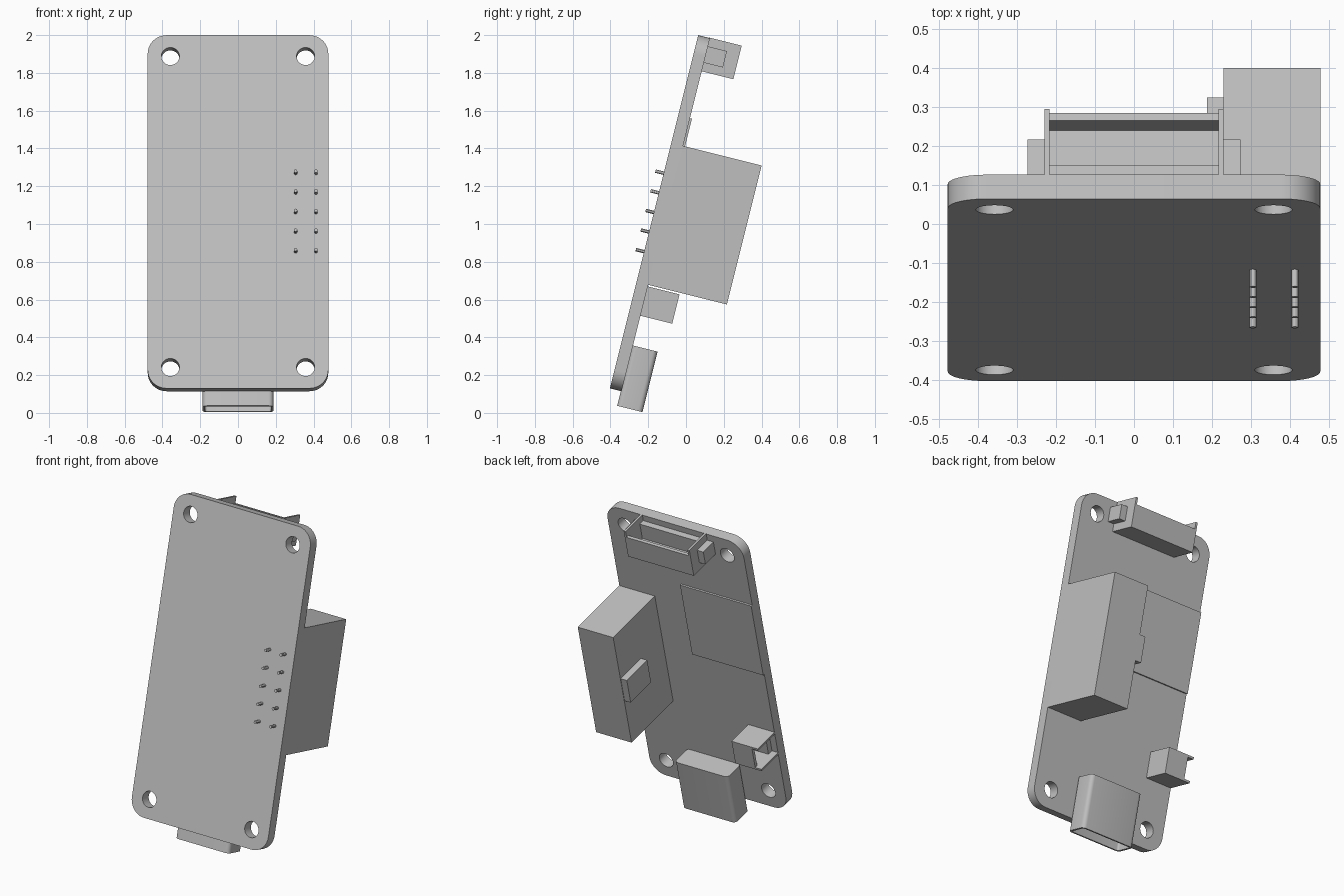
import bpy, bmesh, math
from mathutils import Matrix, Vector

cube = bpy.data.objects.get("Cube")
if cube:
    bpy.data.objects.remove(cube, do_unlink=True)

# Single grey material
grey = bpy.data.materials.new("plain_grey")
grey.use_nodes = True
colour = (0.52, 0.52, 0.52, 1)
grey.diffuse_color = colour
grey.node_tree.nodes["Principled BSDF"].inputs["Base Color"].default_value = colour

# Board frame: x across, v up along the board, w out of its back face
LEAN = Matrix.Translation((0, -0.403, 0.13)) @ Matrix.Rotation(math.radians(75.96), 4, "X")
HALF, LENGTH, THICK = 0.478, 1.927, 0.064


def add_box(bm, x, v, w):
    size = Vector((x[1] - x[0], v[1] - v[0], w[1] - w[0]))
    centre = Vector((sum(x), sum(v), -sum(w))) / 2
    m = Matrix.Translation(centre) @ Matrix.Diagonal((*size, 1))
    return bmesh.ops.create_cube(bm, size=1, matrix=m)["verts"]


def add_rod(bm, x, v, w, radius, sides):
    bmesh.ops.create_cone(bm, cap_ends=True, segments=sides, radius1=radius, radius2=radius,
                          depth=w[1] - w[0], matrix=Matrix.Translation((x, v, -sum(w) / 2)))


def round_edges(bm, axis, radius, segments):
    edges = [e for e in bm.edges
             if abs((e.verts[0].co - e.verts[1].co).normalized()[axis]) > 0.99]
    bmesh.ops.bevel(bm, geom=edges, offset=radius, segments=segments, profile=0.5, affect="EDGES")


def finish(name, bm, smooth=False):
    bmesh.ops.recalc_face_normals(bm, faces=bm.faces)
    mesh = bpy.data.meshes.new(name)
    bm.to_mesh(mesh)
    bm.free()
    mesh.materials.append(grey)
    ob = bpy.data.objects.new(name, mesh)
    ob.matrix_world = LEAN
    bpy.context.collection.objects.link(ob)
    if smooth:
        shade(ob)
    return ob


def shade(ob):
    bpy.ops.object.select_all(action="DESELECT")
    ob.select_set(True)
    bpy.context.view_layer.objects.active = ob
    bpy.ops.object.shade_smooth_by_angle(angle=math.radians(30))


def box_part(name, *spans):
    bm = bmesh.new()
    add_box(bm, *spans)
    return finish(name, bm)


# Circuit board with rounded corners and four mounting holes
bm = bmesh.new()
add_box(bm, (-HALF, HALF), (0, LENGTH), (0, THICK))
round_edges(bm, 2, 0.1, 10)
board = finish("circuit_board", bm)
bm = bmesh.new()
for x in (-0.358, 0.358):
    for v in (0.115, LENGTH - 0.115):
        add_rod(bm, x, v, (-0.1, 0.2), 0.048, 32)
cutter = finish("hole_cutter", bm)
cutter.hide_render = True
mod = board.modifiers.new("holes", "BOOLEAN")
mod.operation, mod.solver, mod.object = "DIFFERENCE", "EXACT", cutter
bpy.context.view_layer.objects.active = board
bpy.ops.object.modifier_apply(modifier=mod.name)
bpy.data.objects.remove(cutter, do_unlink=True)
shade(board)

# Large header block with key tab on its inner side
box_part("header_block", (0.23, HALF), (0.581, 1.339), (0.06, 0.493))
box_part("header_key", (0.187, 0.235), (0.88, 1.04), (0.28, 0.49))

# Two columns of solder pins poking through the front
bm = bmesh.new()
for x in (0.305, 0.413):
    for i in range(5):
        add_rod(bm, x, 0.96 + (i - 2) * 0.107, (-0.045, 0.03), 0.009, 12)
finish("header_pins", bm, True)

# Flat square chip
box_part("flat_chip", (-HALF, 0.02), (0.99, 1.49), (0.06, 0.075))

# Port shell: rounded sleeve open at the lower end
bm = bmesh.new()
add_box(bm, (-0.187, 0.187), (-0.08, 0.25), (0.06, 0.198))
round_edges(bm, 1, 0.025, 5)
mouth = min(bm.faces, key=lambda f: f.normal.y)
bmesh.ops.inset_region(bm, faces=[mouth], thickness=0.013)
inner = bmesh.ops.extrude_discrete_faces(bm, faces=[mouth])["faces"][0]
bmesh.ops.translate(bm, verts=inner.verts, vec=(0, 0.26, 0))
finish("port_shell", bm, True)


# Open socket: floor, two long walls and taller end plates, opening along +v
def socket(name, half, place, lugs=False):
    bm = bmesh.new()
    inside = (-half + 0.013, half - 0.013)
    add_box(bm, inside, (0, 0.038), (0.06, 0.237))
    add_box(bm, inside, (0.038, 0.141), (0.06, 0.1))
    add_box(bm, inside, (0.038, 0.141), (0.217, 0.237))
    for s in (-1, 1):
        add_box(bm, sorted((s * half, s * (half - 0.013))), (0, 0.183), (0.06, 0.237))
        if lugs:
            add_box(bm, sorted((s * half, s * (half + 0.043))), (0.047, 0.136), (0.06, 0.168))
    bmesh.ops.transform(bm, matrix=place, verts=bm.verts)
    finish(name, bm)


socket("top_socket", 0.23, Matrix.Translation((0, 1.746, 0)), lugs=True)
socket("side_socket", 0.08,
       Matrix.Translation((-0.295, 0.492, 0)) @ Matrix.Rotation(math.pi / 2, 4, "Z"))
